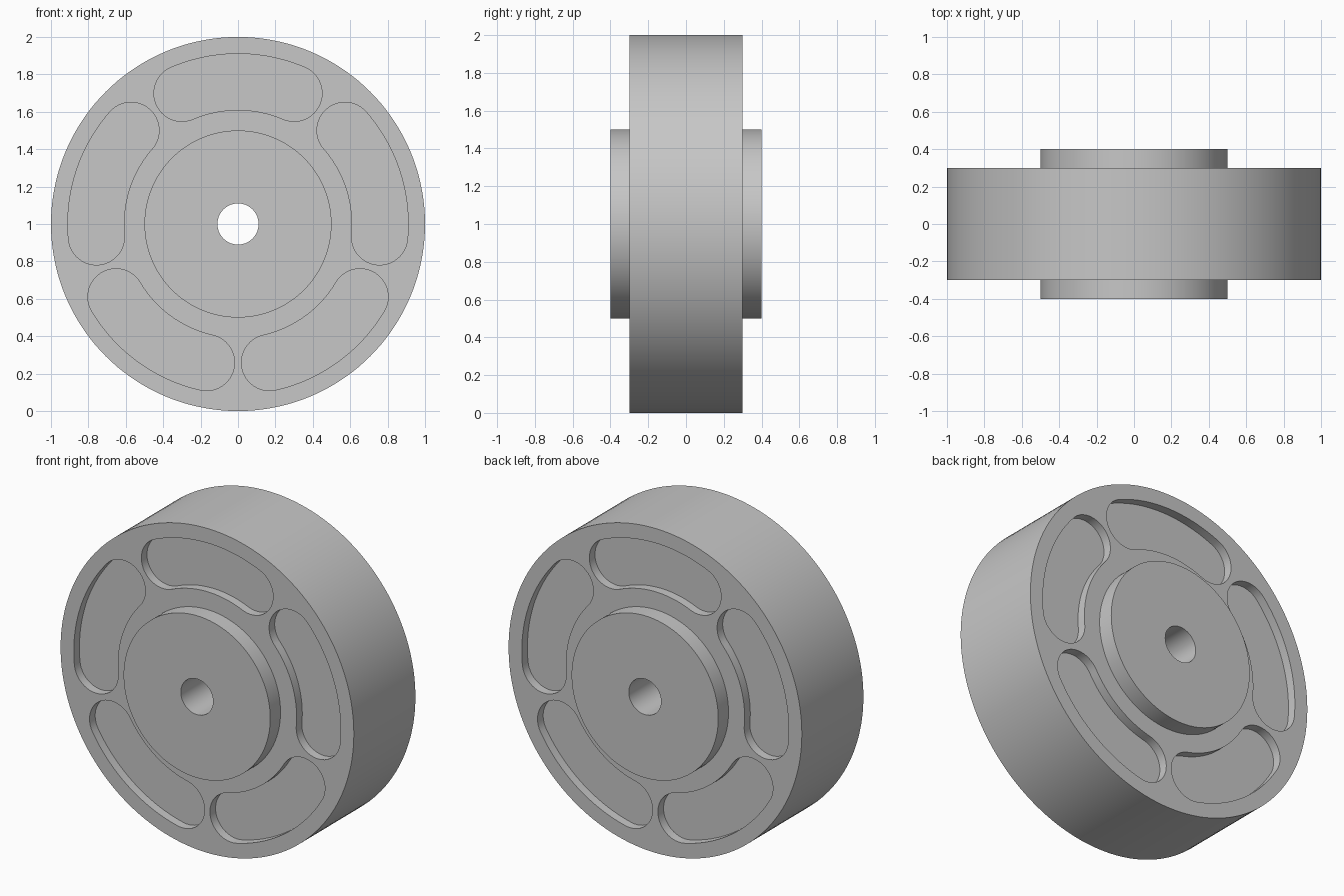
import bpy, bmesh, math
from mathutils import Vector, Matrix

cube = bpy.data.objects.get("Cube")
if cube:
    bpy.data.objects.remove(cube, do_unlink=True)

AXLE = Vector((0, 0, 1))
HALF_RIM, HALF_HUB, POCKET_DEPTH = 0.3, 0.4, 0.055
SLOT_R, SLOT_W, SLOT_END = 0.76, 0.15, math.radians(23.2)

grey = bpy.data.materials.new("plain grey")
grey.use_nodes = True
grey.diffuse_color = (0.57, 0.57, 0.57, 1)
grey.node_tree.nodes["Principled BSDF"].inputs["Base Color"].default_value = grey.diffuse_color


def make_object(name, bm):
    bmesh.ops.recalc_face_normals(bm, faces=bm.faces)
    mesh = bpy.data.meshes.new(name)
    bm.to_mesh(mesh)
    bm.free()
    mesh.materials.append(grey)
    obj = bpy.data.objects.new(name, mesh)
    bpy.context.collection.objects.link(obj)
    return obj


def lathe(name, profile, steps=144):
    """Spin a closed (radius, y) profile around the axle."""
    bm = bmesh.new()
    verts = [bm.verts.new((0, y, 1 + r)) for r, y in profile]
    edges = [bm.edges.new((verts[i - 1], verts[i])) for i in range(len(verts))]
    bmesh.ops.spin(bm, geom=verts + edges, cent=AXLE, axis=(0, 1, 0),
                   angle=math.tau, steps=steps, use_duplicate=False)
    bmesh.ops.remove_doubles(bm, verts=bm.verts, dist=1e-5)
    return make_object(name, bm)


def slot_outline():
    """Curved slot with round ends, centred on straight up."""
    def arc(cx, cz, radius, start, end, steps):
        return [(cx + radius * math.sin(start + (end - start) * i / steps),
                 cz + radius * math.cos(start + (end - start) * i / steps))
                for i in range(steps)]
    a = SLOT_END
    ex, ez = SLOT_R * math.sin(a), SLOT_R * math.cos(a)
    return (arc(0, 0, SLOT_R + SLOT_W, -a, a, 24)
            + arc(ex, ez, SLOT_W, a, a + math.pi, 24)
            + arc(0, 0, SLOT_R - SLOT_W, a, -a, 24)
            + arc(-ex, ez, SLOT_W, math.pi - a, math.tau - a, 24))


# Wheel body: rim disc, raised hub on both sides, through bore
half = [(0.11, HALF_HUB), (0.5, HALF_HUB), (0.5, HALF_RIM), (1, HALF_RIM)]
wheel = lathe("wheel_body", half + [(r, -y) for r, y in reversed(half)])

# Five shallow pockets cut into each side
bm = bmesh.new()
for side in (-1, 1):
    for k in range(5):
        turn = Matrix.Rotation(k * math.tau / 5, 4, 'Y')
        floor = side * (HALF_RIM - POCKET_DEPTH)
        face = bm.faces.new([bm.verts.new(turn @ Vector((x, floor, z)) + AXLE)
                             for x, z in slot_outline()])
        top = bmesh.ops.extrude_face_region(bm, geom=[face], use_keep_orig=True)
        moved = [v for v in top["geom"] if isinstance(v, bmesh.types.BMVert)]
        bmesh.ops.translate(bm, verts=moved, vec=(0, side * 0.2, 0))
cutter = make_object("pocket_cutter", bm)
cutter.hide_render = True

cut = wheel.modifiers.new("pockets", 'BOOLEAN')
cut.operation = 'DIFFERENCE'
cut.solver = 'EXACT'
cut.object = cutter

bpy.ops.object.select_all(action='DESELECT')
wheel.select_set(True)
bpy.context.view_layer.objects.active = wheel
bpy.ops.object.modifier_apply(modifier=cut.name)
bpy.data.objects.remove(cutter, do_unlink=True)
bpy.ops.object.shade_smooth_by_angle(angle=math.radians(30))
